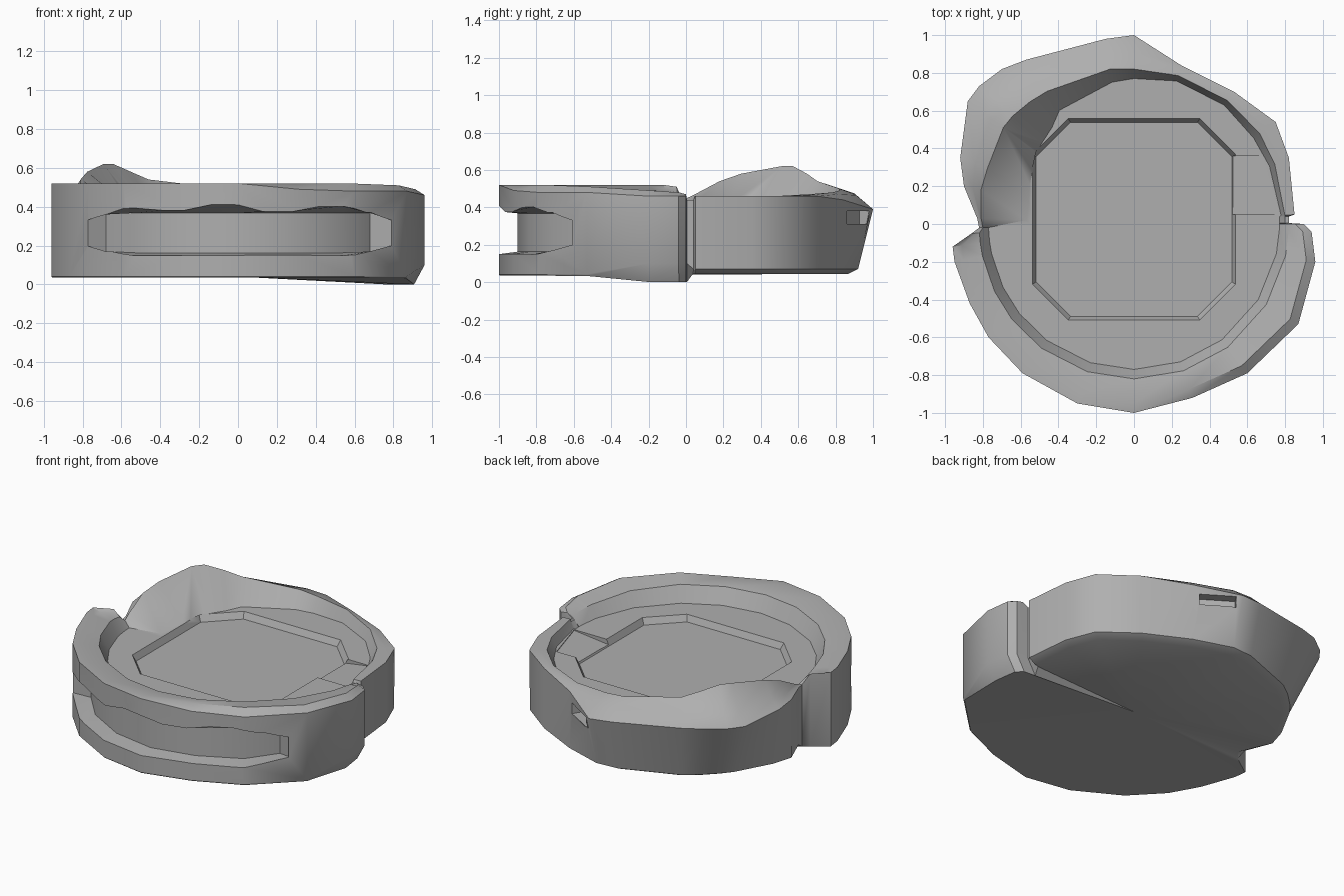
import bpy, bmesh
from math import hypot, atan2
from mathutils import Matrix

if "Cube" in bpy.data.objects:
    bpy.data.objects.remove(bpy.data.objects["Cube"], do_unlink=True)

LEDGE, FLOOR, SEAM = 0.40, 0.36, 0.44

grey = bpy.data.materials.new("mid grey")
grey.use_nodes = True
grey.diffuse_color = (0.43, 0.43, 0.43, 1)
bsdf = grey.node_tree.nodes["Principled BSDF"]
bsdf.inputs["Base Color"].default_value = (0.43, 0.43, 0.43, 1)


def make_object(name, bm):
    """Turn a bmesh into a linked object with outward normals."""
    bmesh.ops.recalc_face_normals(bm, faces=bm.faces)
    mesh = bpy.data.meshes.new(name)
    bm.to_mesh(mesh)
    bm.free()
    mesh.materials.append(grey)
    obj = bpy.data.objects.new(name, mesh)
    bpy.context.collection.objects.link(obj)
    return obj


def loft(rings):
    """Skin equal-length point rings and cap both ends."""
    bm = bmesh.new()
    rows = [[bm.verts.new(p) for p in ring] for ring in rings]
    for a, b in zip(rows, rows[1:]):
        for i in range(len(a)):
            j = (i + 1) % len(a)
            bm.faces.new((a[i], a[j], b[j], b[i]))
    bm.faces.new(rows[0])
    bm.faces.new(rows[-1])
    return bm


def clamp(t):
    return max(0.0, min(1.0, t))


def section(x, y, lip, mid_r, mid_z, rim_r, rim_z, foot_r, front):
    """One radial cross-section, from the underside over the rim to the ledge."""
    r = hypot(x, y)
    if front:
        drop = clamp((y + 0.55) / 0.35) if x > 0 else 0.0
        base_z = 0.035 * (1 - drop)
        base_r, wall_r, wall_z = r - 0.005 - 0.05 * drop, r, 0.04 + 0.06 * drop
    else:
        wall_r = min(r, 0.92)
        base_r, base_z, wall_z = wall_r - 0.05, 0.045, 0.07
    profile = [(base_r, base_z), (wall_r, wall_z), (r, lip),
               (mid_r, mid_z), (rim_r, rim_z), (foot_r, LEDGE)]
    ux, uy = x / r, y / r
    return [(ux * d, uy * d, z) for d, z in profile]


# Front half: outline x, y, lip height, rim height
front_outline = [
    (-0.86, -0.05, 0.51, 0.49), (-0.96, -0.12, 0.52, 0.50),
    (-0.95, -0.20, 0.52, 0.51), (-0.87, -0.42, 0.52, 0.51),
    (-0.77, -0.60, 0.52, 0.52), (-0.59, -0.79, 0.52, 0.52),
    (-0.30, -0.95, 0.52, 0.52), (0.0, -1.0, 0.52, 0.52),
    (0.31, -0.92, 0.49, 0.52), (0.60, -0.79, 0.48, 0.52),
    (0.87, -0.53, 0.48, 0.51), (0.96, -0.20, 0.46, 0.49),
    (0.94, -0.04, 0.46, 0.48), (0.90, 0.0, 0.46, 0.47)]

# Back half: outline x, y, lip height, rim radius, rim height, foot radius
back_outline = [
    (0.85, 0.05, 0.46, 0.80, 0.46, 0.78), (0.82, 0.35, 0.46, 0.81, 0.46, 0.78),
    (0.75, 0.54, 0.46, 0.82, 0.46, 0.78), (0.53, 0.70, 0.46, 0.82, 0.47, 0.79),
    (0.25, 0.84, 0.44, 0.82, 0.48, 0.79), (0.0, 1.0, 0.39, 0.82, 0.49, 0.77),
    (-0.15, 0.98, 0.40, 0.83, 0.50, 0.76), (-0.57, 0.87, 0.43, 0.84, 0.54, 0.72),
    (-0.70, 0.82, 0.44, 0.85, 0.58, 0.67), (-0.82, 0.73, 0.44, 0.86, 0.62, 0.65),
    (-0.88, 0.65, 0.44, 0.86, 0.62, 0.64), (-0.92, 0.35, 0.45, 0.83, 0.58, 0.59),
    (-0.90, 0.20, 0.45, 0.83, 0.54, 0.57), (-0.83, 0.03, 0.44, 0.81, 0.46, 0.57)]


def seam(x, y, front):
    return section(x, y, SEAM, 0.81, SEAM, 0.80, SEAM, 0.77, front)


sections = [seam(-0.82, -0.02, True)]
for x, y, lip, rim in front_outline:
    r = hypot(x, y)
    sections.append(section(x, y, lip, max(r * 0.95, 0.84), rim, 0.82, rim - 0.02, 0.77, True))
sections += [seam(0.82, 0.005, True), seam(0.82, 0.04, False)]
for x, y, lip, rim_r, rim_z, foot in back_outline:
    mid_r = (hypot(x, y) + rim_r) / 2
    rise = 0.75 if x > -0.3 else 0.22
    mid_z = lip + (rim_z - lip) * rise
    sections.append(section(x, y, lip, mid_r, mid_z, rim_r, rim_z, foot, False))

# Body: sections swept around the centre, closed by two fans
body_bm = bmesh.new()
rows = [[body_bm.verts.new(p) for p in s] for s in sections]
under = body_bm.verts.new((0, 0, 0.04))
middle = body_bm.verts.new((0, 0, LEDGE))
for k, a in enumerate(rows):
    b = rows[(k + 1) % len(rows)]
    for i in range(len(a) - 1):
        body_bm.faces.new((a[i], b[i], b[i + 1], a[i + 1]))
    body_bm.faces.new((under, b[0], a[0]))
    body_bm.faces.new((middle, a[-1], b[-1]))
body = make_object("case_body", body_bm)


def cut(cutter):
    """Subtract a helper from the body and discard it."""
    cutter.hide_render = True
    mod = body.modifiers.new("cut", "BOOLEAN")
    mod.operation, mod.solver, mod.object = "DIFFERENCE", "EXACT", cutter
    bpy.context.view_layer.objects.active = body
    bpy.ops.object.modifier_apply(modifier=mod.name)
    bpy.data.objects.remove(cutter, do_unlink=True)


# Eight-sided recess in the ledge, with sloping sides
w, lo, hi, c = 0.54, -0.51, 0.56, 0.19
octagon = [(w, lo + c), (w, hi - c), (w - c, hi), (c - w, hi),
           (-w, hi - c), (-w, lo + c), (c - w, lo), (w - c, lo)]
cut(make_object("recess_cutter", loft([
    [(x * 0.96, y * 0.96, FLOOR) for x, y in octagon],
    [(x, y, LEDGE + 0.005) for x, y in octagon]])))

# Ledge beside the recess, sloping from the rim down to the floor
cut(make_object("side_slope_cutter", loft([
    [(0.45, y, FLOOR), (outer, y, LEDGE - 0.005), (outer, y, LEDGE + 0.005), (0.45, y, LEDGE + 0.005)]
    for y, outer in ((0.05, 0.77), (0.36, 0.68))])))

# Long front slot with a sloping floor and ceiling: x, back wall y, lower z, upper z
slot = [(-0.78, -0.60, 0.20, 0.33), (-0.68, -0.54, 0.17, 0.36),
        (-0.53, -0.71, 0.15, 0.39), (-0.28, -0.85, 0.15, 0.38),
        (0.0, -0.90, 0.15, 0.41), (0.28, -0.84, 0.15, 0.375),
        (0.54, -0.71, 0.15, 0.40), (0.68, -0.54, 0.17, 0.37),
        (0.79, -0.60, 0.20, 0.33)]
slot_rings = []
for x, y, low, high in slot:
    in_low, in_high = max(low, 0.163), min(high, 0.368)
    slot_rings.append([(x, y, in_low), (x, y, in_high),
                       (x, y - 0.2, 2 * high - in_high), (x, y - 0.2, 2 * low - in_low)])
cut(make_object("slot_cutter", loft(slot_rings)))

# Small slit in the back wall
slit_bm = bmesh.new()
bmesh.ops.create_cube(slit_bm, size=1, matrix=Matrix.Translation((0.12, 0.91, 0.345))
                      @ Matrix.Rotation(atan2(-0.16, 0.25), 4, "Z")
                      @ Matrix.Diagonal((0.22, 0.10, 0.07, 1)))
cut(make_object("slit_cutter", slit_bm))

# Smooth shading with sharp edges kept
bpy.ops.object.select_all(action="DESELECT")
body.select_set(True)
bpy.context.view_layer.objects.active = body
bpy.ops.object.shade_smooth_by_angle(angle=0.6)
